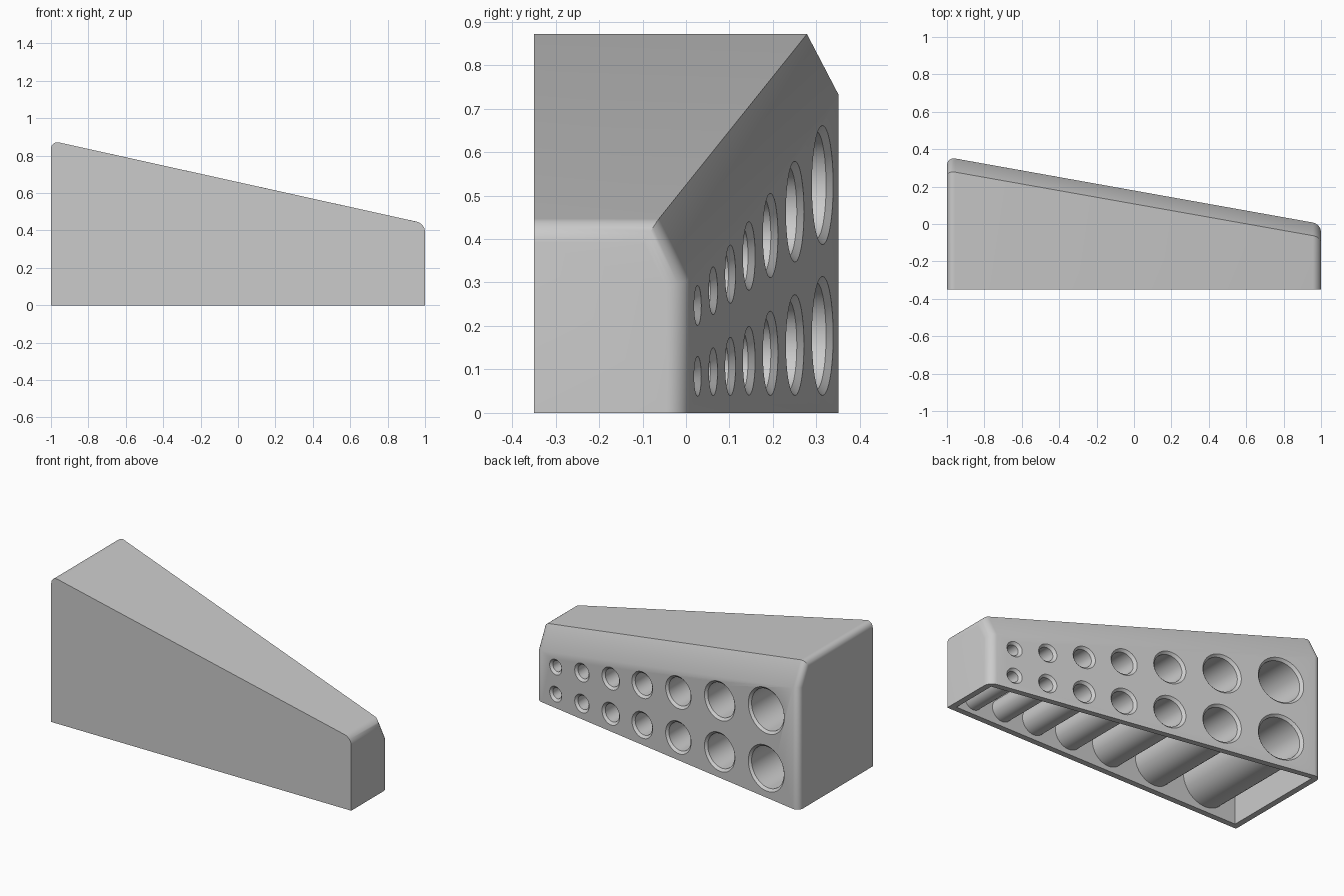
import bpy, bmesh, math

if "Cube" in bpy.data.objects:
    bpy.data.objects.remove(bpy.data.objects["Cube"])

WALL = 0.035
# x, lower z, upper z, mouth radius of each hole pair
HOLES = [(0.85, 0.084, 0.247, 0.046), (0.65, 0.095, 0.281, 0.055),
         (0.43, 0.107, 0.319, 0.067), (0.19, 0.120, 0.361, 0.079),
         (-0.085, 0.137, 0.408, 0.097), (-0.40, 0.156, 0.463, 0.116),
         (-0.755, 0.177, 0.524, 0.137)]


def back_y(x):
    return 0.358 * (1 - x) / 2


def profile(x, t, bottom):
    """Cross-section of the tapered block at x, inset by t."""
    s = (1 - x) / 2
    yb, zt = back_y(x) - t, 0.437 + 0.443 * s - t
    yc, zc = -0.07 + 0.355 * s - 0.61 * t, 0.30 + 0.44 * s - 0.24 * t
    pts = [(-0.35 + t, bottom), (yb, bottom), (yb, zc), (yc, zt), (-0.35 + t, zt)]
    return [(x, y, z) for y, z in pts]


def loft(bm, rings):
    """Bridge closed rings of points and cap both ends."""
    vs = [[bm.verts.new(p) for p in r] for r in rings]
    n = len(vs[0])
    for a, b in zip(vs, vs[1:]):
        for i in range(n):
            j = (i + 1) % n
            bm.faces.new((a[i], a[j], b[j], b[i]))
    bm.faces.new(vs[0])
    bm.faces.new(vs[-1])


def finish(name, bm, cutter=False):
    bmesh.ops.recalc_face_normals(bm, faces=bm.faces[:])
    me = bpy.data.meshes.new(name)
    bm.to_mesh(me)
    bm.free()
    ob = bpy.data.objects.new(name, me)
    bpy.context.collection.objects.link(ob)
    ob.hide_render = cutter
    return ob


def block(name, t, bottom, cutter=False, fillet=0):
    bm = bmesh.new()
    e = 1 - t
    loft(bm, [profile(e, t, bottom), profile(-e, t, bottom)])
    if fillet:
        # round the end edges along back, chamfer and top only
        edges = []
        for ed in bm.edges:
            a, b = (v.co for v in ed.verts)
            front = a.y < -0.34 and b.y < -0.34
            base = a.z < 0.01 and b.z < 0.01
            if abs(a.x - b.x) < 0.01 and not front and not base:
                edges.append(ed)
        bmesh.ops.bevel(bm, geom=edges, offset=fillet, segments=8,
                        profile=0.5, affect='EDGES')
    return finish(name, bm, cutter)


def pipes(name, steps, end_y, end_r, sides=48):
    """Round cutters for all holes; steps are (offset from back face, radius change)."""
    bm = bmesh.new()
    ang = [2 * math.pi * i / sides for i in range(sides)]
    for x, z_low, z_high, r in HOLES:
        for z in (z_low, z_high):
            rings = []
            for d, dr in steps:
                ring = [(x + (r + dr) * math.cos(a), z + (r + dr) * math.sin(a)) for a in ang]
                rings.append([(px, back_y(px) + d, pz) for px, pz in ring])
            q = r + end_r
            rings.append([(x + q * math.cos(a), end_y, z + q * math.sin(a)) for a in ang])
            loft(bm, rings)
    return finish(name, bm, True)


def subtract(ob, cutter):
    m = ob.modifiers.new("cut", 'BOOLEAN')
    m.operation, m.solver, m.object = 'DIFFERENCE', 'EXACT', cutter
    bpy.ops.object.select_all(action='DESELECT')
    bpy.context.view_layer.objects.active = ob
    ob.select_set(True)
    bpy.ops.object.modifier_apply(modifier=m.name)
    bpy.data.objects.remove(cutter)


# Tapered outer block with rounded ends
body = block("drill_holder_body", 0, 0, fillet=0.045)

# Hollow underside that leaves a tube around each hole
cavity = block("cavity_cutter", WALL, -0.1, cutter=True)
subtract(cavity, pipes("tube_walls", [(0.05, 0.011)], -0.5, 0.011))
subtract(body, cavity)

# Blind holes with countersunk mouths
subtract(body, pipes("bore_cutter", [(0.012, 0.012), (-0.014, -0.014)], -0.312, -0.014))

bpy.context.view_layer.objects.active = body
body.select_set(True)
bpy.ops.object.shade_smooth_by_angle(angle=math.radians(30))
